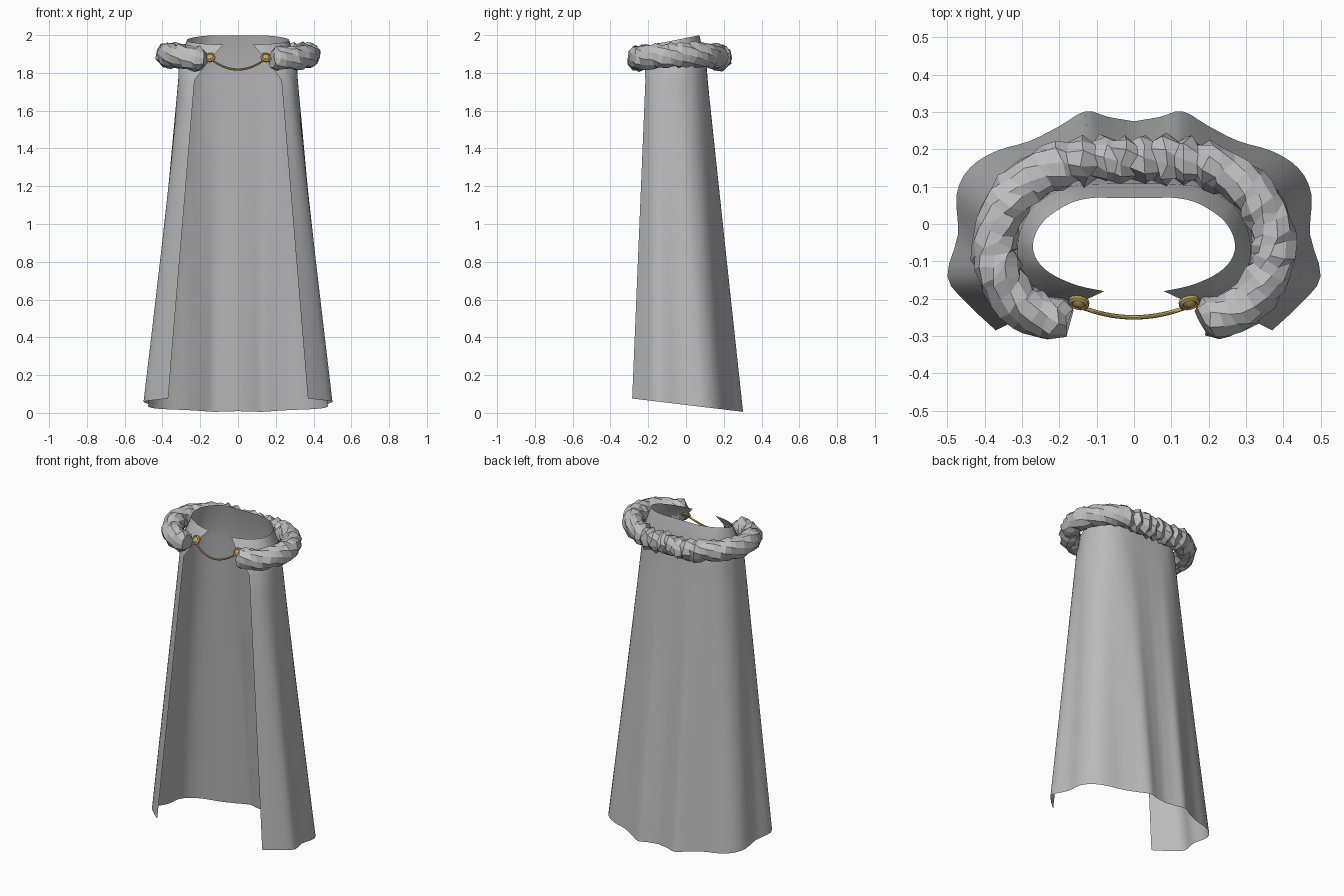
import bpy, bmesh, math, random
from mathutils import Vector

if "Cube" in bpy.data.objects:
    bpy.data.objects.remove(bpy.data.objects["Cube"])

random.seed(4)


def material(name, rgb):
    m = bpy.data.materials.new(name)
    m.diffuse_color = (*rgb, 1)
    m.use_nodes = True
    m.node_tree.nodes["Principled BSDF"].inputs["Base Color"].default_value = m.diffuse_color
    return m


GREY = material("grey cloth", (0.5, 0.5, 0.5))
FUR = material("grey fur", (0.52, 0.52, 0.52))
GOLD = material("gold", (0.55, 0.40, 0.13))


def spline(pts, steps):
    """Smooth curve through the points."""
    p = [Vector(q) for q in pts]
    p = [2 * p[0] - p[1]] + p + [2 * p[-1] - p[-2]]
    out = []
    for i in range(1, len(p) - 2):
        a, b, c, d = p[i - 1:i + 3]
        for s in range(steps):
            t = s / steps
            out.append(0.5 * (2 * b + (c - a) * t + (2 * a - 5 * b + 4 * c - d) * t * t
                              + (3 * b - a - 3 * c + d) * t ** 3))
    return out + [p[-2]]


def both_sides(half):
    """Mirror a centre-to-right outline into a full left-to-right one."""
    flip = [Vector((-v.x, *v[1:])) for v in reversed(half[1:])]
    return flip + half


def grid_object(name, rows, mat, loop=False, caps=False):
    bm = bmesh.new()
    vs = [[bm.verts.new(p) for p in r] for r in rows]
    n = len(rows[0])
    for a, b in zip(vs, vs[1:]):
        for i in range(n if loop else n - 1):
            j = (i + 1) % n
            bm.faces.new((a[i], a[j], b[j], b[i]))
    if caps:
        bm.faces.new(vs[0][::-1])
        bm.faces.new(vs[-1])
    bmesh.ops.recalc_face_normals(bm, faces=bm.faces)
    me = bpy.data.meshes.new(name)
    bm.to_mesh(me)
    bm.free()
    me.materials.append(mat)
    ob = bpy.data.objects.new(name, me)
    bpy.context.collection.objects.link(ob)
    return ob


def smooth(ob, angle):
    bpy.ops.object.select_all(action='DESELECT')
    bpy.context.view_layer.objects.active = ob
    ob.select_set(True)
    bpy.ops.object.shade_smooth_by_angle(angle=math.radians(angle))


# Cloak: outlines at the hem, shoulder, throat and neck, from back centre to front edge
hem = [(0, .275), (.07, .287), (.13, .302), (.2, .262), (.28, .222), (.37, .195),
       (.44, .15), (.475, .08), (.472, -.03), (.5, -.14), (.45, -.21), (.37, -.285)]
shoulder = [(0, .115), (.06, .115), (.12, .113), (.18, .105), (.23, .085), (.275, .05),
            (.3, .01), (.315, -.04), (.315, -.1), (.3, -.15), (.275, -.19), (.23, -.215)]
throat = [(0, .108), (.06, .108), (.12, .106), (.18, .098), (.23, .075), (.27, .045),
          (.295, .005), (.31, -.04), (.31, -.1), (.285, -.15), (.235, -.195), (.165, -.22)]
neck = [(0, .07), (.06, .07), (.11, .07), (.16, .06), (.2, .04), (.24, .01),
        (.265, -.03), (.27, -.07), (.25, -.11), (.21, -.14), (.15, -.165), (.08, -.18)]


def ring(outline, height):
    return both_sides([Vector((p.x, p.y, height(p.y))) for p in spline(outline, 3)])


low = ring(hem, lambda y: .042 - .12 * y)
high = ring(shoulder, lambda y: 1.76)
mid = [[a.lerp(b, t) for a, b in zip(low, high)] for t in (.25, .5, .75, .93)]
rows = [low] + mid + [high, ring(throat, lambda y: 1.85), ring(neck, lambda y: 1.985 + .2 * y)]
smooth(grid_object("cloak", rows, GREY), 50)

# Fur collar: a faceted, lumpy tube with twisted ridges at the back
path = both_sides(spline([(0, .172, 1.88), (.11, .172, 1.88), (.22, .15, 1.89), (.32, .08, 1.895),
                          (.372, -.03, 1.895), (.362, -.13, 1.89), (.29, -.225, 1.88),
                          (.18, -.262, 1.875)], 4))
rows, sides = [], 10
for i, p in enumerate(path):
    ahead = path[min(i + 1, len(path) - 1)] - path[max(i - 1, 0)]
    out = Vector((ahead.y, -ahead.x, 0)).normalized()
    if out.dot(p) < 0:
        out.negate()
    end = min(i, len(path) - 1 - i)
    size = .7 if end == 0 else 1
    section = []
    for k in range(sides):
        ang = math.tau * k / sides + i * .16
        r = size * random.uniform(.88, 1.13)
        if abs(p.x) < .2 and p.y > 0:
            r *= 1.08 if i % 2 else .88
        slide = ahead.normalized() * random.uniform(-.012, .012)
        section.append(p + out * (.06 * r * math.cos(ang))
                       + Vector((0, 0, .064 * r * math.sin(ang))) + slide)
    rows.append(section)
grid_object("fur_collar", rows, FUR, loop=True, caps=True)

# Clasp buttons: domed discs facing forward and up
for side, label in ((-1, "left"), (1, "right")):
    rows = []
    for r, h in ((.022, -.012), (.028, -.006), (.028, .003), (.021, .008), (.017, .005), (.006, .011)):
        rows.append([Vector((r * math.cos(a), r * math.sin(a), h))
                     for a in (math.tau * k / 16 for k in range(16))])
    button = grid_object(label + "_clasp_button", rows, GOLD, loop=True, caps=True)
    button.location = (side * .148, -.212, 1.882)
    button.rotation_euler = (math.radians(55), 0, side * math.radians(12))
    smooth(button, 35)

# Clasp cord: a thin sagging tube between the buttons
rows = []
for i in range(21):
    t = i / 10 - 1
    c = Vector((.148 * t, -.25 + .03 * t * t, 1.818 + .058 * t * t))
    rows.append([c + Vector((0, .006 * math.cos(a), .006 * math.sin(a)))
                 for a in (math.tau * k / 8 for k in range(8))])
smooth(grid_object("clasp_cord", rows, GOLD, loop=True, caps=True), 40)
